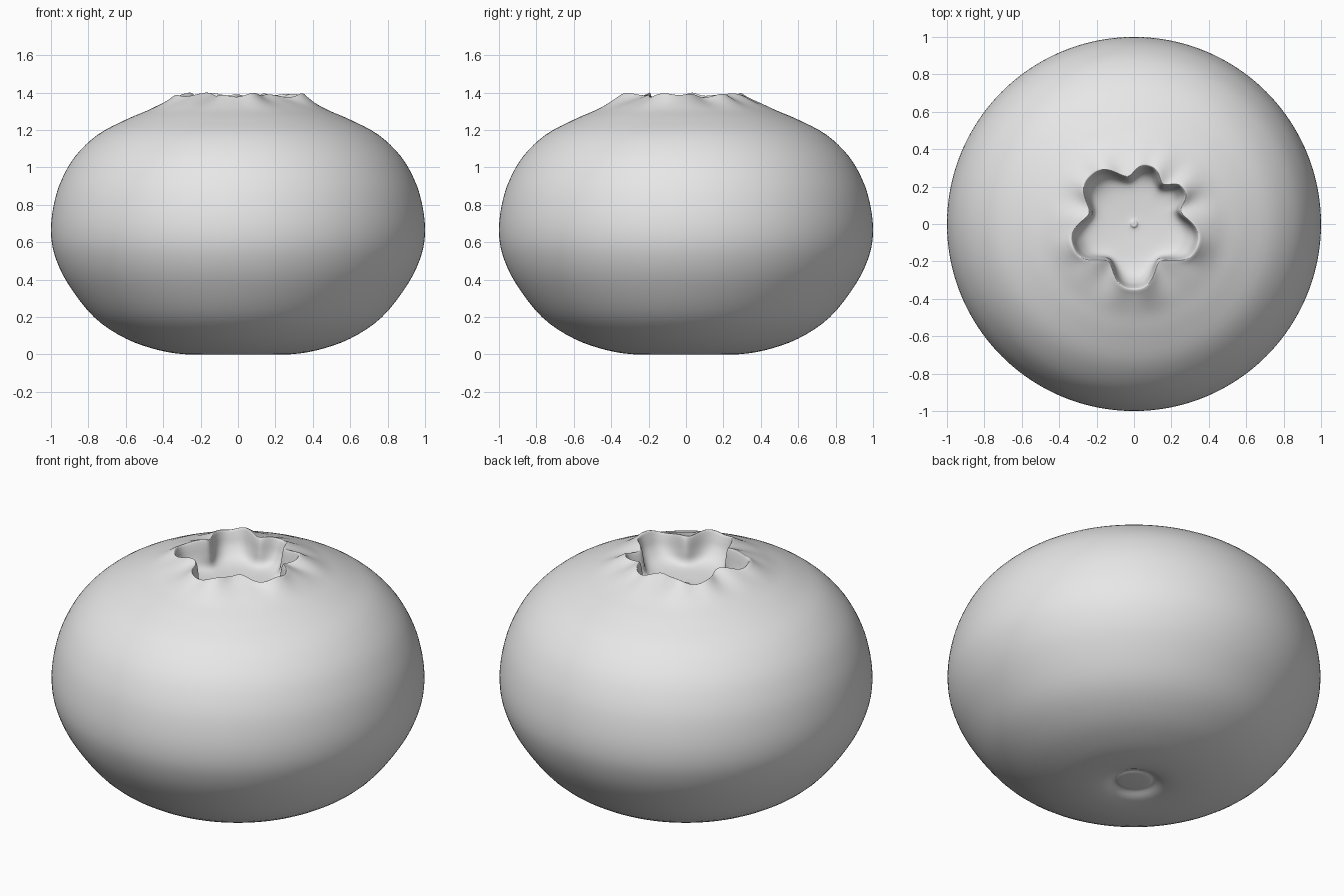
import bpy
import bmesh
from math import cos, sin, pi, radians
from mathutils import Vector

SEGMENTS = 192
STEPS = 4
MEAN_RIM = 0.3

# Valleys of the scalloped rim: angle, radius, and peak radius of the lobe that follows
LOBES = [(-125, 0.243, 0.347), (-55, 0.243, 0.357), (16, 0.26, 0.325),
         (54, 0.265, 0.322), (97, 0.257, 0.347), (166, 0.247, 0.347)]

# Lathe profile: radius, height, share of the scallop, share of the rim ripple
PROFILE = [
    # underside dimple
    (0, 0.02, 0, 0), (0.08, 0.023, 0, 0), (0.11, 0.028, 0, 0), (0.17, 0.005, 0, 0),
    (0.27, 0, 0, 0),
    # round body
    (0.42, 0.022, 0, 0), (0.6, 0.085, 0, 0), (0.77, 0.2, 0, 0), (0.91, 0.38, 0, 0),
    (0.98, 0.53, 0, 0), (1, 0.66, 0, 0), (0.985, 0.8, 0, 0), (0.945, 0.93, 0, 0),
    (0.87, 1.06, 0, 0), (0.75, 1.175, 0, 0), (0.6, 1.255, 0, 0),
    # shoulder and rim
    (0.49, 1.302, 0.05, 0), (0.42, 1.335, 0.25, 0.3), (0.35, 1.367, 0.7, 0.8),
    (0.31, 1.385, 1, 1), (0.298, 1.384, 1, 1),
    # crater wall and floor
    (0.288, 1.355, 0.98, 0.7), (0.275, 1.3, 0.85, 0.2), (0.25, 1.25, 0.5, 0),
    (0.2, 1.225, 0.15, 0), (0.1, 1.215, 0, 0), (0.03, 1.213, 0, 0),
    (0.015, 1.222, 0, 0), (0, 1.222, 0, 0),
]


def rim_radius(angle):
    """Radius of the scalloped rim at an angle in degrees."""
    for i, (start, valley, peak) in enumerate(LOBES):
        end, next_valley, _ = LOBES[(i + 1) % len(LOBES)]
        t = ((angle - start) % 360) / ((end - start) % 360)
        if t < 1:
            base = valley + (next_valley - valley) * t
            bulge = 1 - (1 - sin(pi * t) ** 2) ** 1.5
            return base + (peak - base) * bulge
    return MEAN_RIM


def smooth_profile(rows):
    """Pass a smooth curve through the profile rows."""
    pts = [Vector(row) for row in rows]
    result = []
    for i in range(len(pts) - 1):
        a, b, c = pts[max(i - 1, 0)], pts[i], pts[i + 1]
        d = pts[min(i + 2, len(pts) - 1)]
        for k in range(STEPS):
            t = k / STEPS
            result.append(b + 0.5 * t * (c - a + t * (2 * a - 5 * b + 4 * c - d
                          + t * (3 * (b - c) + d - a))))
    return result + [pts[-1]]


def build_berry():
    bm = bmesh.new()
    rows = smooth_profile(PROFILE)
    rings = []
    for radius, height, scallop, ripple in rows[1:-1]:
        ring = []
        for s in range(SEGMENTS):
            angle = 360 * s / SEGMENTS
            a = radians(angle)
            r = radius + scallop * (rim_radius(angle) - MEAN_RIM)
            z = height + ripple * 0.006 * (sin(13 * a) + cos(6 * a + 1))
            ring.append(bm.verts.new((r * cos(a), r * sin(a), z)))
        rings.append(ring)
    bottom = bm.verts.new((0, 0, rows[0][1]))
    top = bm.verts.new((0, 0, rows[-1][1]))
    for s in range(SEGMENTS):
        n = (s + 1) % SEGMENTS
        bm.faces.new((bottom, rings[0][n], rings[0][s]))
        bm.faces.new((top, rings[-1][s], rings[-1][n]))
        for low, high in zip(rings, rings[1:]):
            bm.faces.new((low[s], low[n], high[n], high[s]))
    for face in bm.faces:
        face.smooth = True
    mesh = bpy.data.meshes.new("berry_body")
    bm.to_mesh(mesh)
    bm.free()
    obj = bpy.data.objects.new("berry_body", mesh)
    bpy.context.collection.objects.link(obj)
    return obj


def make_material(name, color):
    mat = bpy.data.materials.new(name)
    mat.use_nodes = True
    mat.diffuse_color = color
    mat.node_tree.nodes["Principled BSDF"].inputs["Base Color"].default_value = color
    return mat


cube = bpy.data.objects.get("Cube")
if cube:
    bpy.data.objects.remove(cube, do_unlink=True)

berry = build_berry()
berry.data.materials.append(make_material("light_grey", (0.8, 0.8, 0.8, 1)))
